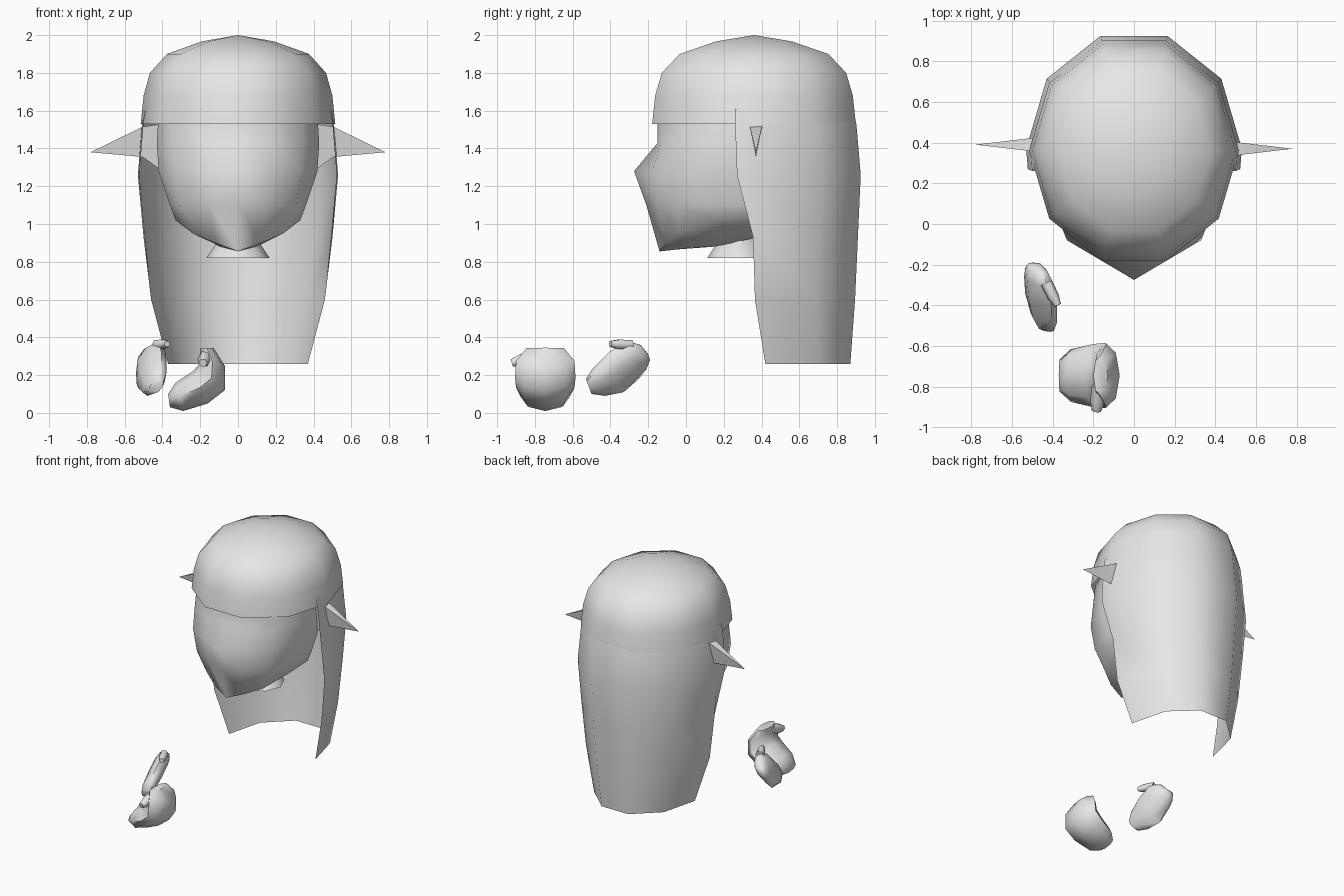
import bpy, bmesh, math
from mathutils import Vector

cube = bpy.data.objects.get("Cube")
if cube:
    bpy.data.objects.remove(cube)

grey = bpy.data.materials.new("plain_grey")
grey.use_nodes = True
COLOUR = (0.8, 0.8, 0.8, 1)
grey.diffuse_color = COLOUR
grey.node_tree.nodes["Principled BSDF"].inputs["Base Color"].default_value = COLOUR


def loft(name, rings, closed=True, caps=(True, True), angle=60):
    """Skin a list of equal rings into one smooth object."""
    bm = bmesh.new()
    rows = [[bm.verts.new(p) for p in ring] for ring in rings]
    n = len(rows[0])
    for a, b in zip(rows, rows[1:]):
        for i in range(n if closed else n - 1):
            j = (i + 1) % n
            bm.faces.new((a[i], a[j], b[j], b[i]))
    for use, row in zip(caps, (rows[0], rows[-1])):
        if use:
            bm.faces.new(row)
    bmesh.ops.remove_doubles(bm, verts=bm.verts, dist=0.001)
    bmesh.ops.recalc_face_normals(bm, faces=bm.faces)
    mesh = bpy.data.meshes.new(name)
    bm.to_mesh(mesh)
    bm.free()
    mesh.materials.append(grey)
    obj = bpy.data.objects.new(name, mesh)
    bpy.context.collection.objects.link(obj)
    bpy.ops.object.select_all(action='DESELECT')
    obj.select_set(True)
    bpy.context.view_layer.objects.active = obj
    bpy.ops.object.shade_smooth_by_angle(angle=math.radians(angle))
    return obj


def ellipse(centre, u, v, n=8):
    """Ring around a centre with two half axes."""
    turns = [math.tau * i / n for i in range(n)]
    return [centre + u * math.cos(t) + v * math.sin(t) for t in turns]


def mirrored(half):
    """Add the -x side to a half ring that starts at x = 0 or at its +x end."""
    return half + [(-x, y, z) for x, y, z in reversed(half) if x > 0]


# Cap: ten-sided dome
cap_profile = [(1, 1.53), (0.97, 1.68), (0.905, 1.8), (0.73, 1.9), (0.37, 1.967), (0, 2)]
loft("cap", [ellipse(Vector((0, 0.36, z)), Vector((0.515 * s, 0, 0)),
                     Vector((0, 0.567 * s, 0)), 10) for s, z in cap_profile],
     caps=(False, False))

# Hair: curtain hanging round the back; z, half width, side y, back y, front edge y
hair_rows = [(1.61, 0.495, 0.36, 0.88, 0.26), (1.53, 0.508, 0.36, 0.902, 0.26),
             (1.26, 0.53, 0.37, 0.925, 0.27), (0.93, 0.5, 0.365, 0.91, 0.355),
             (0.6, 0.46, 0.365, 0.895, 0.365), (0.26, 0.37, 0.42, 0.87, 0.42)]
loft("hair", [mirrored([(w * 0.985 if f < s else w, f, z), (w, s, z),
                        (w * 0.81, s + (b - s) * 0.62, z), (w * 0.31, b, z)])
              for z, w, s, b, f in hair_rows], closed=False, caps=(False, False))

# Head: pointed face with a flat back; each row runs from the centre to the side
head_rows = [
    (1.58, [(0, -0.15), (0.17, -0.13), (0.34, -0.02), (0.42, 0.2), (0.42, 0.38)]),
    (1.43, [(0, -0.15), (0.18, -0.13), (0.35, -0.03), (0.43, 0.18), (0.43, 0.38)]),
    (1.28, [(0, -0.275), (0.16, -0.18), (0.33, -0.08), (0.42, 0.15), (0.42, 0.38)]),
    (1.1, [(0, -0.21), (0.15, -0.15), (0.31, -0.06), (0.36, 0.15), (0.36, 0.38)]),
]
head = [mirrored([(x, y, z) for x, y in row]) for z, row in head_rows]
head.append(mirrored([(0, -0.14, 0.855), (0.12, -0.11, 0.9), (0.24, -0.04, 0.95),
                      (0.33, 0.15, 1.02), (0.33, 0.38, 1.03)]))
# underside of the jaw closes onto a keel line
head.append(mirrored([(0, -0.14, 0.855), (0.04, -0.05, 0.865), (0.08, 0.03, 0.875),
                      (0.1, 0.15, 0.88), (0.1, 0.38, 0.93)]))
loft("head", head)

# Neck
loft("neck", [ellipse(Vector((0, 0.28, z)), Vector((r, 0, 0)), Vector((0, r, 0)))
              for z, r in [(0.82, 0.168), (0.98, 0.06)]])

# Ears: thin three-sided spikes
for side, label, tip_y in ((1, "left", 0.37), (-1, "right", 0.39)):
    ear_rows = [(0.4, 0.04, 1.53, 1.28), (0.505, 0.032, 1.515, 1.355), (0.78, 0, 1.38, 1.38)]
    loft(label + "_ear", [[(side * x, tip_y - d, top), (side * x, tip_y + d, top),
                           (side * x, tip_y, low)] for x, d, top, low in ear_rows],
         caps=(True, False))


def hand(name, pairs, place, across):
    """Loft a mitten from pairs of outline points and half thicknesses."""
    rings = []
    for a, b, half in pairs:
        a, b = place(*a), place(*b)
        rings.append(ellipse((a + b) / 2, (b - a) / 2, across * half))
    loft(name, rings)


def thumb(name, start, end, size):
    start, end = Vector(start), Vector(end)
    along = (end - start).normalized()
    u = along.cross(Vector((0, 0, 1))).normalized()
    v = along.cross(u)
    loft(name, [ellipse(start.lerp(end, t), u * size * s, v * size * s, 6)
                for t, s in [(0, 1), (0.6, 0.95), (1, 0.6)]])


# Lower hand: curled, seen edge-on from the front
hand("lower_hand", [((-0.36, 0.03), (-0.37, 0.1), 0.08), ((-0.29, 0.01), (-0.33, 0.16), 0.13),
                    ((-0.16, 0.05), (-0.24, 0.22), 0.155), ((-0.07, 0.12), (-0.21, 0.25), 0.16),
                    ((-0.07, 0.25), (-0.2, 0.3), 0.155), ((-0.13, 0.345), (-0.2, 0.34), 0.1)],
     lambda x, z: Vector((x, -0.745, z)), Vector((0, 1, 0)))
thumb("lower_thumb", (-0.17, -0.8, 0.3), (-0.185, -0.92, 0.265), 0.038)

# Upper hand: flat and tilted
hand("upper_hand", [((-0.5, 0.1), (-0.53, 0.18), 0.035), ((-0.43, 0.09), (-0.49, 0.24), 0.055),
                    ((-0.33, 0.11), (-0.41, 0.32), 0.06), ((-0.25, 0.18), (-0.31, 0.38), 0.06),
                    ((-0.21, 0.23), (-0.24, 0.36), 0.05), ((-0.19, 0.28), (-0.2, 0.31), 0.03)],
     lambda y, z: Vector((-0.455 - 0.35 * (y + 0.35) + 0.35 * (z - 0.24), y, z)),
     Vector((1, 0, 0)))
thumb("upper_thumb", (-0.43, -0.29, 0.36), (-0.375, -0.4, 0.365), 0.03)
